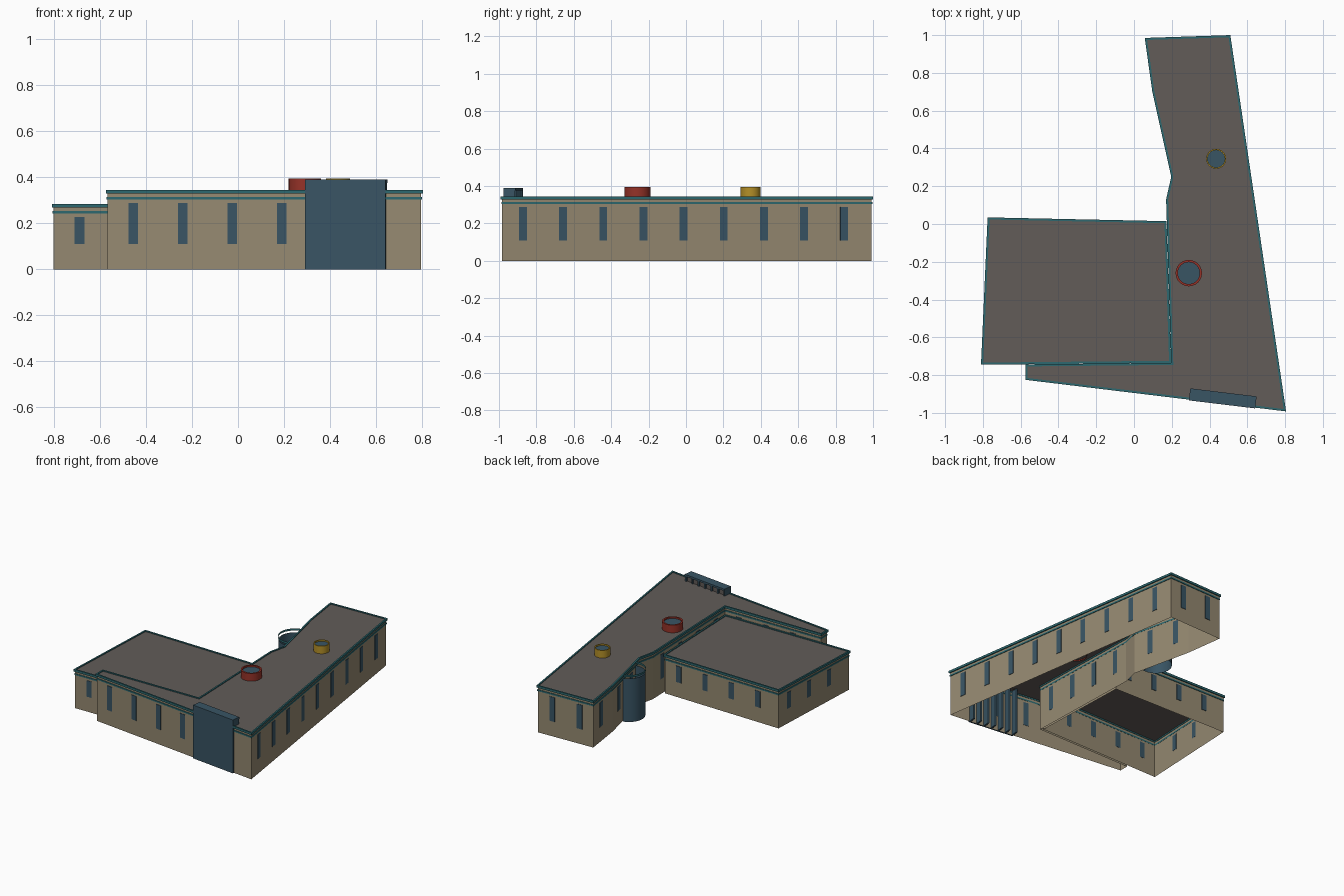
import bpy, math
from mathutils import Vector

if "Cube" in bpy.data.objects:
    bpy.data.objects.remove(bpy.data.objects["Cube"])


def material(name, rgb):
    m = bpy.data.materials.new(name)
    m.use_nodes = True
    m.diffuse_color = (*rgb, 1)
    node = m.node_tree.nodes["Principled BSDF"]
    node.inputs["Base Color"].default_value = (*rgb, 1)
    node.inputs["Roughness"].default_value = 0.8
    return m


TAN = material("tan wall", (0.30, 0.25, 0.165))
ROOF = material("grey roof", (0.122, 0.107, 0.098))
GLASS = material("blue glass", (0.04, 0.089, 0.127))
TEAL = material("teal trim", (0.026, 0.14, 0.162))
RED = material("red metal", (0.30, 0.032, 0.021))
YELLOW = material("yellow metal", (0.46, 0.28, 0.021))


def build(name, verts, faces, *mats, smooth=False):
    mesh = bpy.data.meshes.new(name)
    mesh.from_pydata([tuple(v) for v in verts], [], faces)
    for m in mats:
        mesh.materials.append(m)
    obj = bpy.data.objects.new(name, mesh)
    bpy.context.collection.objects.link(obj)
    if smooth:
        bpy.ops.object.select_all(action="DESELECT")
        obj.select_set(True)
        bpy.context.view_layer.objects.active = obj
        bpy.ops.object.shade_smooth_by_angle(angle=math.radians(35))
    return obj


def offset(poly, d):
    """Move a counter-clockwise outline outwards by d with mitred corners."""
    out = []
    for i, p in enumerate(poly):
        a = (p - poly[i - 1]).normalized()
        b = (poly[(i + 1) % len(poly)] - p).normalized()
        n1, n2 = Vector((a.y, -a.x)), Vector((b.y, -b.x))
        out.append(p + (n1 + n2) * d / (1 + n1.dot(n2)))
    return out


def lift(poly, z):
    return [(p.x, p.y, z) for p in poly]


def ring(name, poly, inner, outer, z0, z1, mat):
    """Closed band following an outline."""
    n = len(poly)
    o, i = offset(poly, outer), offset(poly, inner)
    loops = lift(o, z0) + lift(o, z1) + lift(i, z1) + lift(i, z0)
    faces = []
    for k in range(4):
        a, b = k * n, (k + 1) % 4 * n
        faces += [(a + j, a + (j + 1) % n, b + (j + 1) % n, b + j) for j in range(n)]
    return build(name, loops, faces, mat)


def prism(origin, along, normal, s0, s1, d0, d1, z0, z1):
    """Box in wall coordinates: along the wall, out from it, and up."""
    v = []
    for z in (z0, z1):
        for s, d in ((s0, d0), (s0, d1), (s1, d1), (s1, d0)):
            p = origin + along * s + normal * d
            v.append((p.x, p.y, z))
    return v


def boxes(name, parts, mat):
    verts, faces = [], []
    for part in parts:
        k = len(verts)
        verts += part
        faces += [(k + 3, k + 2, k + 1, k), (k + 4, k + 5, k + 6, k + 7)]
        faces += [(k + j, k + (j + 1) % 4, k + 4 + (j + 1) % 4, k + 4 + j) for j in range(4)]
    return build(name, verts, faces, mat)


def frame(a, b):
    along = (b - a).normalized()
    return along, Vector((along.y, -along.x))


def wing(name, outline, height, blind):
    """Open-bottomed walls, flat roof, two trim bands and evenly spaced windows."""
    walls = offset([Vector(p) for p in outline], -0.008)
    n = len(walls)
    top = height - 0.006
    faces = [(j, (j + 1) % n, n + (j + 1) % n, n + j) for j in range(n)]
    faces.append(tuple(range(n, 2 * n)))
    shell = build(name + "_walls", lift(walls, 0) + lift(walls, top), faces, TAN, ROOF)
    shell.data.polygons[n].material_index = 1
    ring(name + "_cap", walls, -0.003, 0.008, height - 0.016, height, TEAL)
    ring(name + "_stripe", walls, -0.001, 0.004, height - 0.042, height - 0.031, TEAL)
    panes = []
    for j in range(n):
        a, b = walls[j], walls[(j + 1) % n]
        along, normal = frame(a, b)
        s = 0.112
        while j not in blind and s + 0.03 < (b - a).length:
            panes.append(prism(a, along, normal, s - 0.021, s + 0.021,
                               -0.001, 0.003, 0.11, height - 0.057))
            s += 0.217
    boxes(name + "_windows", panes, GLASS)
    return walls


# Tall L-shaped wing and the lower wing in its corner
main = wing("main_wing", [(-0.575, -0.825), (0.805, -0.992), (0.51, 1.0), (0.057, 0.985),
                          (0.097, 0.70), (0.197, 0.25), (0.17, 0.13), (0.197, -0.735),
                          (-0.575, -0.743)], 0.345, {5})
wing("low_wing", [(-0.81, -0.745), (0.197, -0.735), (0.172, 0.015), (-0.775, 0.035)],
     0.285, {1})

# Glazed entrance on the front wall, with fins behind
along, normal = frame(main[0], main[1])
s0 = (0.292 - main[0].x) / along.x
s1 = (0.643 - main[0].x) / along.x
parts = [prism(main[0], along, normal, s0, s1, 0.002, 0.012, 0, 0.39),
         prism(main[0], along, normal, s0, s1, -0.052, 0.012, 0.376, 0.39)]
fins = 7
for k in range(fins):
    s = s0 + (s1 - s0 - 0.012) * k / (fins - 1)
    parts.append(prism(main[0], along, normal, s, s + 0.012, -0.05, 0.004, 0, 0.378))
boxes("entrance_glazing", parts, GLASS)
boxes("entrance_upper_back", [prism(main[0], along, normal, s0 + 0.01, s1 - 0.01,
                                    -0.04, -0.036, 0.335, 0.378)], ROOF)


# Curved glass bay on the inner side wall
def bay(name, radius, z0, z1, mat):
    steps = 16
    along, normal = frame(main[4], main[5])
    centre = Vector((0.163, 0.425))
    pts = []
    for k in range(steps + 1):
        t = math.pi * k / steps
        pts.append(centre - along * radius * math.cos(t) + normal * radius * math.sin(t))
    n = steps + 1
    faces = [(j, j + 1, n + j + 1, n + j) for j in range(steps)]
    build(name, lift(pts, z0) + lift(pts, z1), faces, mat, smooth=True)


bay("curved_bay_glass", 0.108, 0, 0.318, GLASS)
bay("curved_bay_trim", 0.112, 0.33, 0.345, TEAL)


# Round roof lights: coloured drum with a recessed glass disc
def roof_light(name, x, y, radius, rim, mat):
    sides = 24
    profile = [(radius, 0.33), (radius, 0.395), (radius - rim, 0.395), (radius - rim, 0.385)]
    verts = [(x + r * math.cos(math.tau * k / sides), y + r * math.sin(math.tau * k / sides), z)
             for r, z in profile for k in range(sides)]
    faces = []
    for p in range(len(profile) - 1):
        a, b = p * sides, (p + 1) * sides
        faces += [(a + k, a + (k + 1) % sides, b + (k + 1) % sides, b + k) for k in range(sides)]
    faces.append(tuple(range(3 * sides, 4 * sides)))
    obj = build(name, verts, faces, mat, GLASS, smooth=True)
    obj.data.polygons[len(faces) - 1].material_index = 1


roof_light("red_roof_light", 0.29, -0.26, 0.07, 0.012, RED)
roof_light("yellow_roof_light", 0.435, 0.345, 0.053, 0.007, YELLOW)
